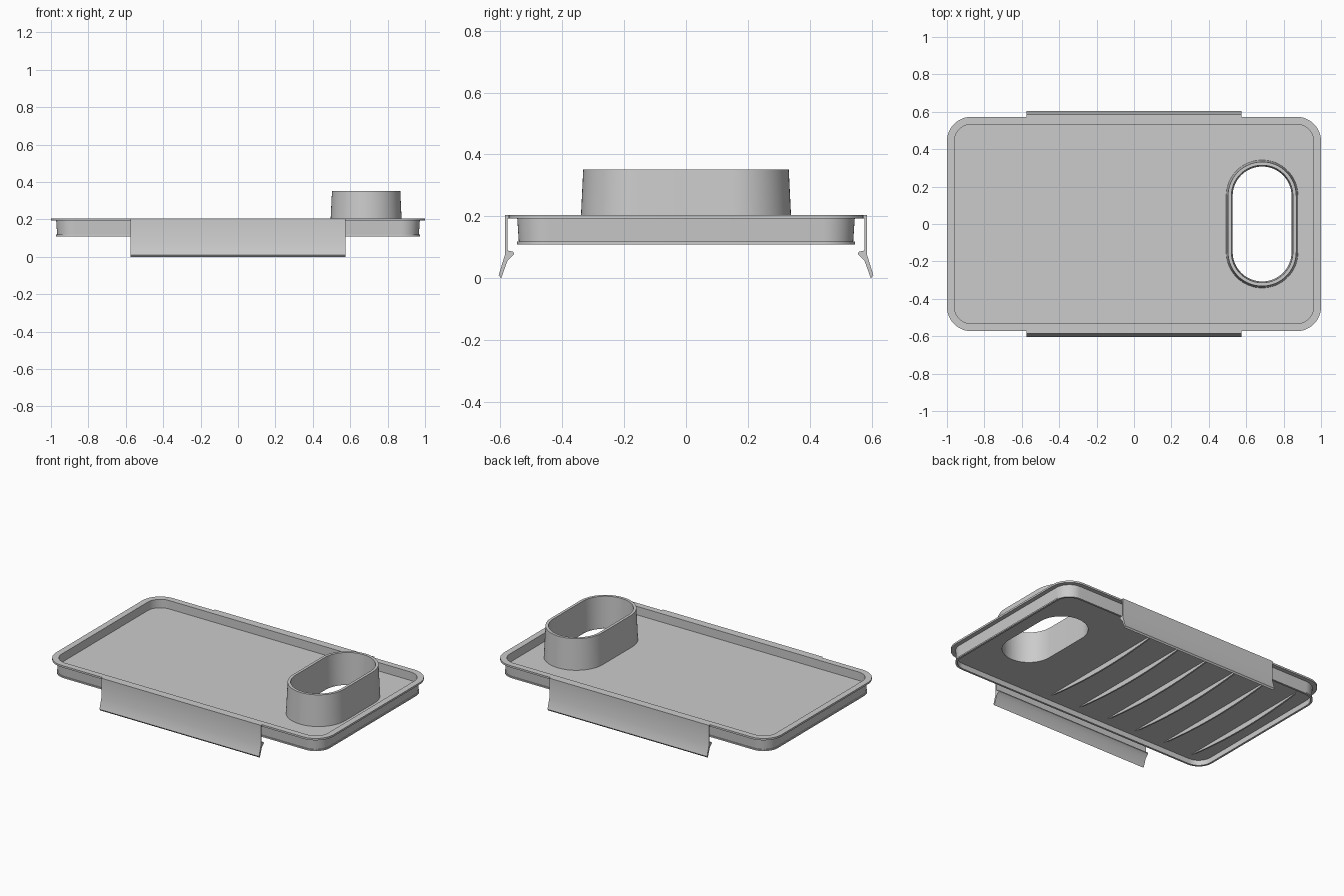
import bpy, bmesh, math

cube = bpy.data.objects.get("Cube")
if cube:
    bpy.data.objects.remove(cube)

COLOUR = (0.6, 0.6, 0.6, 1)
grey = bpy.data.materials.new("plain_grey")
grey.use_nodes = True
grey.diffuse_color = COLOUR
grey.node_tree.nodes["Principled BSDF"].inputs["Base Color"].default_value = COLOUR

FLOOR_TOP, FLOOR_BOTTOM = 0.15, 0.144
HOLE_X, HOLE_HALF, HOLE_R = 0.685, 0.15, 0.157


def finish(name, bm):
    bmesh.ops.recalc_face_normals(bm, faces=bm.faces[:])
    mesh = bpy.data.meshes.new(name)
    bm.to_mesh(mesh)
    bm.free()
    mesh.materials.append(grey)
    obj = bpy.data.objects.new(name, mesh)
    bpy.context.collection.objects.link(obj)
    bpy.ops.object.select_all(action="DESELECT")
    bpy.context.view_layer.objects.active = obj
    obj.select_set(True)
    bpy.ops.object.shade_smooth_by_angle(angle=math.radians(30))
    return obj


def rounded_ring(bm, hx, hy, r, z, cx=0, steps=12):
    """Closed ring of vertices around a rounded rectangle."""
    verts = []
    for quarter, (sx, sy) in enumerate([(1, 1), (-1, 1), (-1, -1), (1, -1)]):
        for i in range(steps + 1):
            a = (quarter + i / steps) * math.pi / 2
            verts.append(bm.verts.new((cx + sx * (hx - r) + r * math.cos(a),
                                       sy * (hy - r) + r * math.sin(a), z)))
    return verts


def stadium(bm, r, z):
    # tiny straight run keeps the ring free of doubled vertices
    return rounded_ring(bm, r + 0.0005, HOLE_HALF + r, r, z, HOLE_X, 16)


def bridge(bm, a, b):
    for i in range(len(a)):
        j = (i + 1) % len(a)
        bm.faces.new((a[i], a[j], b[j], b[i]))


def fill_between(bm, outer, inner):
    edges = []
    for ring in (outer, inner):
        for i, v in enumerate(ring):
            w = ring[(i + 1) % len(ring)]
            edges.append(bm.edges.get((v, w)) or bm.edges.new((v, w)))
    bmesh.ops.triangle_fill(bm, use_beauty=True, edges=edges, normal=(0, 0, 1))


def prism(name, profile, x0, x1):
    """Extrude a (y, z) profile along x."""
    bm = bmesh.new()
    ends = [[bm.verts.new((x, y, z)) for y, z in profile] for x in (x0, x1)]
    bridge(bm, *ends)
    for end in ends:
        bm.faces.new(end)
    return finish(name, bm)


# Tray: wall section as (inset from outer rim, height), floor with a slot
bm = bmesh.new()
section = [(0.04, FLOOR_TOP), (0.04, 0.205), (0.0, 0.205), (0.0, 0.193),
           (0.028, 0.193), (0.033, 0.119), (0.027, 0.119), (0.027, 0.11),
           (0.04, 0.11), (0.04, FLOOR_BOTTOM)]
rings = [rounded_ring(bm, 1 - d, 0.573 - d, 0.13 - d, z) for d, z in section]
for a, b in zip(rings, rings[1:]):
    bridge(bm, a, b)
slot_top, slot_low = (stadium(bm, HOLE_R, z) for z in (FLOOR_TOP, FLOOR_BOTTOM))
bridge(bm, slot_top, slot_low)
fill_between(bm, rings[0], slot_top)
fill_between(bm, rings[-1], slot_low)
finish("tray", bm)

# Raised collar around the slot
bm = bmesh.new()
collar = [stadium(bm, r, z) for r, z in
          [(HOLE_R, FLOOR_BOTTOM + 0.001), (0.164, 0.352),
           (0.182, 0.352), (0.192, FLOOR_BOTTOM + 0.001)]]
for i in range(4):
    bridge(bm, collar[i], collar[(i + 1) % 4])
finish("slot_collar", bm)

# Side clips: hooked strip hanging from each long edge
clip = [(0.57, 0.205), (0.585, 0.205), (0.585, 0.075), (0.605, 0.01),
        (0.597, 0.0), (0.576, 0.058), (0.555, 0.078), (0.558, 0.086),
        (0.577, 0.09), (0.577, 0.193), (0.57, 0.193)]
for name, side in (("front_clip", -1), ("back_clip", 1)):
    prism(name, [(side * y, z) for y, z in clip], -0.575, 0.575)

# Bowed stiffening ribs under the floor
half = 0.5
for n in range(6):
    x = 0.23 - 0.217 * n
    bow = [(half * t / 10, FLOOR_BOTTOM - 0.033 * (1 - (t / 10) ** 2))
           for t in range(-9, 10)]
    top = FLOOR_BOTTOM + 0.002
    prism(f"floor_rib_{n + 1}", [(-half, top)] + bow + [(half, top)],
          x - 0.005, x + 0.005)
